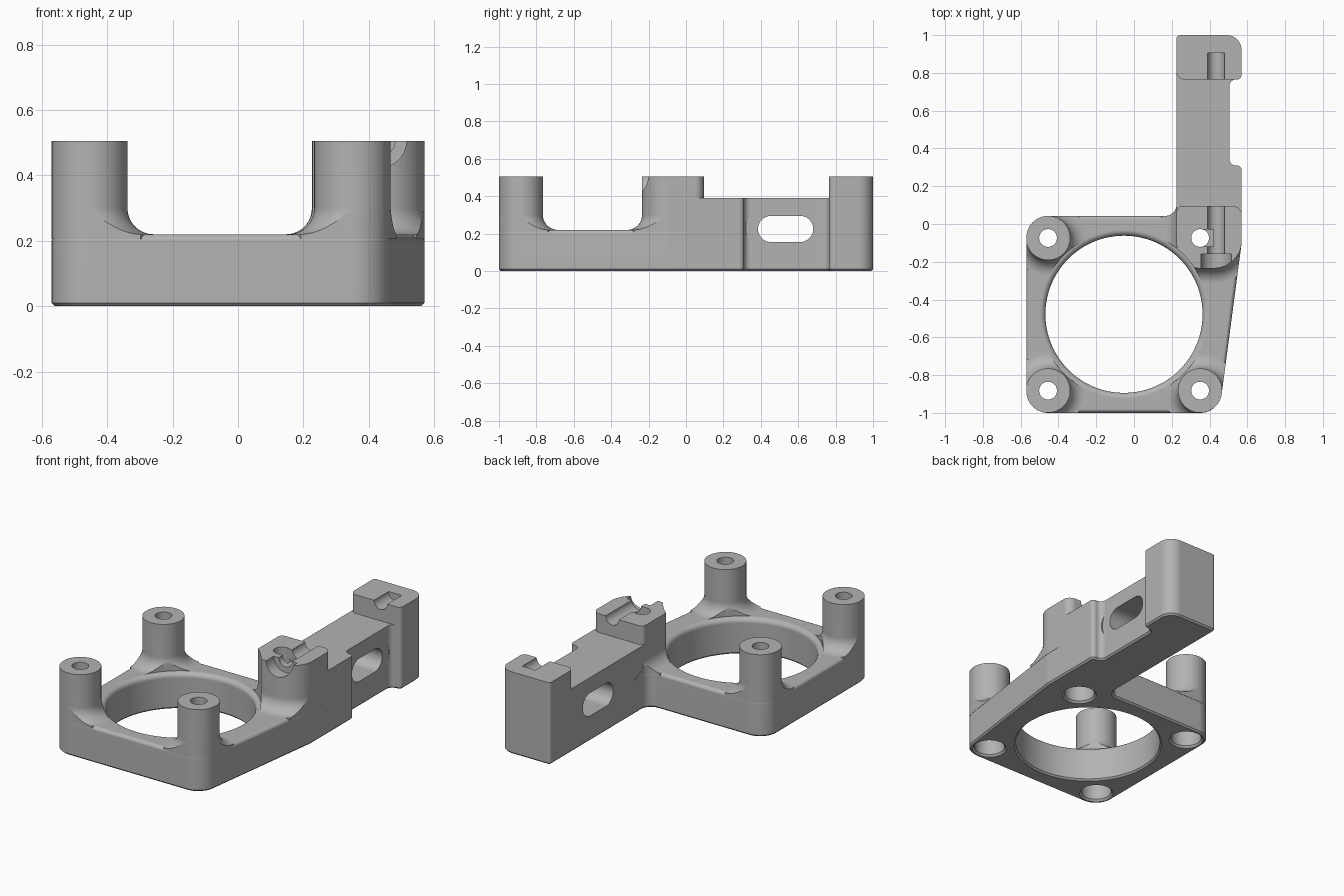
import bpy, bmesh
from math import pi, sin, cos, tan, atan2
from mathutils import Vector, Matrix

cube = bpy.data.objects.get("Cube")
if cube:
    bpy.data.objects.remove(cube, do_unlink=True)

grey = bpy.data.materials.new("plain grey")
grey.use_nodes = True
grey.diffuse_color = (0.45, 0.45, 0.45, 1)
grey.node_tree.nodes["Principled BSDF"].inputs["Base Color"].default_value = (0.45, 0.45, 0.45, 1)

BASE_Z, TOP_Z = 0.22, 0.505
ALONG_X = Matrix(((0, 0, 1, 0), (1, 0, 0, 0), (0, 1, 0, 0), (0, 0, 0, 1)))
ALONG_Y = ALONG_X @ ALONG_X


def circle(x, y, r, n=64):
    return [Vector((x + r * cos(2 * pi * i / n), y + r * sin(2 * pi * i / n))) for i in range(n)]


def rounded(corners, steps=12):
    """Counter-clockwise outline from (x, y, corner radius)."""
    out = []
    for i, (x, y, r) in enumerate(corners):
        p = Vector((x, y))
        if r == 0:
            out.append(p)
            continue
        u = (Vector(corners[i - 1][:2]) - p).normalized()
        v = (Vector(corners[(i + 1) % len(corners)][:2]) - p).normalized()
        half = u.angle(v) / 2
        c = p + (u + v).normalized() * (r / sin(half))
        a, b = p + u * (r / tan(half)) - c, p + v * (r / tan(half)) - c
        start = atan2(a.y, a.x)
        turn = (atan2(b.y, b.x) - start + pi) % (2 * pi) - pi
        for k in range(steps + 1):
            t = start + turn * k / steps
            out.append(c + Vector((cos(t), sin(t))) * r)
    return out


def box(x0, y0, x1, y1):
    return rounded([(x0, y0, 0), (x1, y0, 0), (x1, y1, 0), (x0, y1, 0)])


def stadium(x, y, straight, r):
    q = r * 0.999
    w = straight / 2 + r
    return rounded([(x - w, y - r, q), (x + w, y - r, q), (x + w, y + r, q), (x - w, y + r, q)])


def loft(name, outline, levels, matrix=Matrix()):
    """Stack the outline at (height, outward offset) levels into a closed solid."""
    n = len(outline)
    miter = []
    for i, p in enumerate(outline):
        e, f = (p - outline[i - 1]).normalized(), (outline[(i + 1) % n] - p).normalized()
        a, b = Vector((e.y, -e.x)), Vector((f.y, -f.x))
        m = (a + b).normalized()
        miter.append(m / m.dot(a))
    bm = bmesh.new()
    rings = []
    for z, off in levels:
        rings.append([bm.verts.new((*(p + m * off), z)) for p, m in zip(outline, miter)])
    for low, high in zip(rings, rings[1:]):
        for i in range(n):
            j = (i + 1) % n
            bm.faces.new((low[i], low[j], high[j], high[i]))
    bm.faces.new(rings[0][::-1])
    bm.faces.new(rings[-1])
    bm.transform(matrix)
    bmesh.ops.recalc_face_normals(bm, faces=bm.faces)
    mesh = bpy.data.meshes.new(name)
    bm.to_mesh(mesh)
    bm.free()
    mesh.materials.append(grey)
    ob = bpy.data.objects.new(name, mesh)
    bpy.context.collection.objects.link(ob)
    return ob


def combine(target, tool, operation):
    mod = target.modifiers.new("cut", 'BOOLEAN')
    mod.operation, mod.solver, mod.object = operation, 'EXACT', tool
    bpy.context.view_layer.objects.active = target
    bpy.ops.object.modifier_apply(modifier=mod.name)
    bpy.data.objects.remove(tool, do_unlink=True)


def flared(name, outline, r=0.08, steps=10):
    """Upright post whose foot sweeps out into the base."""
    levels = [(BASE_Z - 0.015, r)]
    for k in range(steps + 1):
        t = pi / 2 * k / steps
        levels.append((BASE_Z + r * (1 - cos(t)), r * (1 - sin(t))))
    return loft(name, outline, levels + [(TOP_Z, 0)])


# Footprint shared by base and arm
footprint = rounded([
    (-0.57, -1, 0.115), (0.451, -1, 0.115), (0.57, -0.1, 0.1), (0.57, 0.31, 0.025),
    (0.505, 0.31, 0.035), (0.505, 0.765, 0.035), (0.57, 0.765, 0.025), (0.57, 1, 0.08),
    (0.225, 1, 0.02), (0.225, 0.043, 0.06), (-0.57, 0.043, 0.115)])

# Base plate with softened edges
bracket = loft("mounting_bracket", footprint,
               [(0, -0.01), (0.01, 0), (0.2, 0), (0.209, -0.003), (0.217, -0.011), (BASE_Z, -0.02)])

# Posts, clamp block, arm and end block, trimmed to the footprint
bolts = [(x, y) for x in (-0.455, 0.35) for y in (-0.882, -0.074)]
uppers = loft("arm", box(0.226, 0, 0.6, 1.1), [(0.012, 0), (0.39, 0)])
block = rounded([(0.226, -0.235, 0.125), (0.571, -0.235, 0.15), (0.571, 0.095, 0.05), (0.226, 0.095, 0.03)])
combine(uppers, flared("clamp_block", block), 'UNION')
end = rounded([(0.226, 0.765, 0.04), (0.6, 0.765, 0.01), (0.6, 1.1, 0), (0.226, 1.1, 0)])
combine(uppers, loft("end_block", end, [(0.3, 0), (TOP_Z, 0)]), 'UNION')
for x, y in bolts[:3]:
    combine(uppers, flared("post", circle(x, y, 0.117)), 'UNION')
combine(uppers, loft("trim", footprint, [(0.011, 0), (0.6, 0)]), 'INTERSECT')
combine(bracket, uppers, 'UNION')

# Large bore with rounded upper rim
rim = 0.03
levels = [(-0.01, 0.02), (0.01, 0), (BASE_Z - rim, 0)]
for k in range(1, 7):
    t = pi / 2 * k / 6
    levels.append((BASE_Z - rim + rim * sin(t), rim * (1 - cos(t))))
combine(bracket, loft("bore", circle(-0.053, -0.478, 0.416, 128), levels + [(0.6, rim)]), 'DIFFERENCE')

# Bolt holes, counterbored from below
for x, y in bolts:
    hole = loft("bolt_hole", circle(x, y, 0.047, 40),
                [(-0.01, 0.06), (0.012, 0.04), (0.28, 0.04), (0.28, 0), (0.6, 0)])
    combine(bracket, hole, 'DIFFERENCE')

# Tension screw groove, head recess and nut pocket
cutters = [
    loft("screw_groove", circle(TOP_Z, 0.435, 0.045, 40), [(-0.2, 0), (0.905, 0)], ALONG_Y),
    loft("head_recess", circle(TOP_Z, 0.435, 0.08, 48), [(-0.35, 0), (-0.16, 0)], ALONG_Y),
    loft("nut_pocket", box(0.355, -0.12, 0.42, -0.03), [(0.44, 0), (0.6, 0)]),
    # Slot through the arm and its shallow washer seat
    loft("arm_slot", stadium(0.5325, 0.225, 0.155, 0.07), [(0.1, 0), (0.7, 0)], ALONG_X),
    loft("washer_seat", stadium(0.5325, 0.225, 0.155, 0.135), [(0.506, 0), (0.7, 0)], ALONG_X),
]
for cutter in cutters:
    combine(bracket, cutter, 'DIFFERENCE')

# Smooth shading with crisp edges
bpy.ops.object.select_all(action='DESELECT')
bracket.select_set(True)
bpy.context.view_layer.objects.active = bracket
bpy.ops.object.shade_smooth_by_angle(angle=0.5)
weighted = bracket.modifiers.new("even_shading", 'WEIGHTED_NORMAL')
weighted.keep_sharp = True
